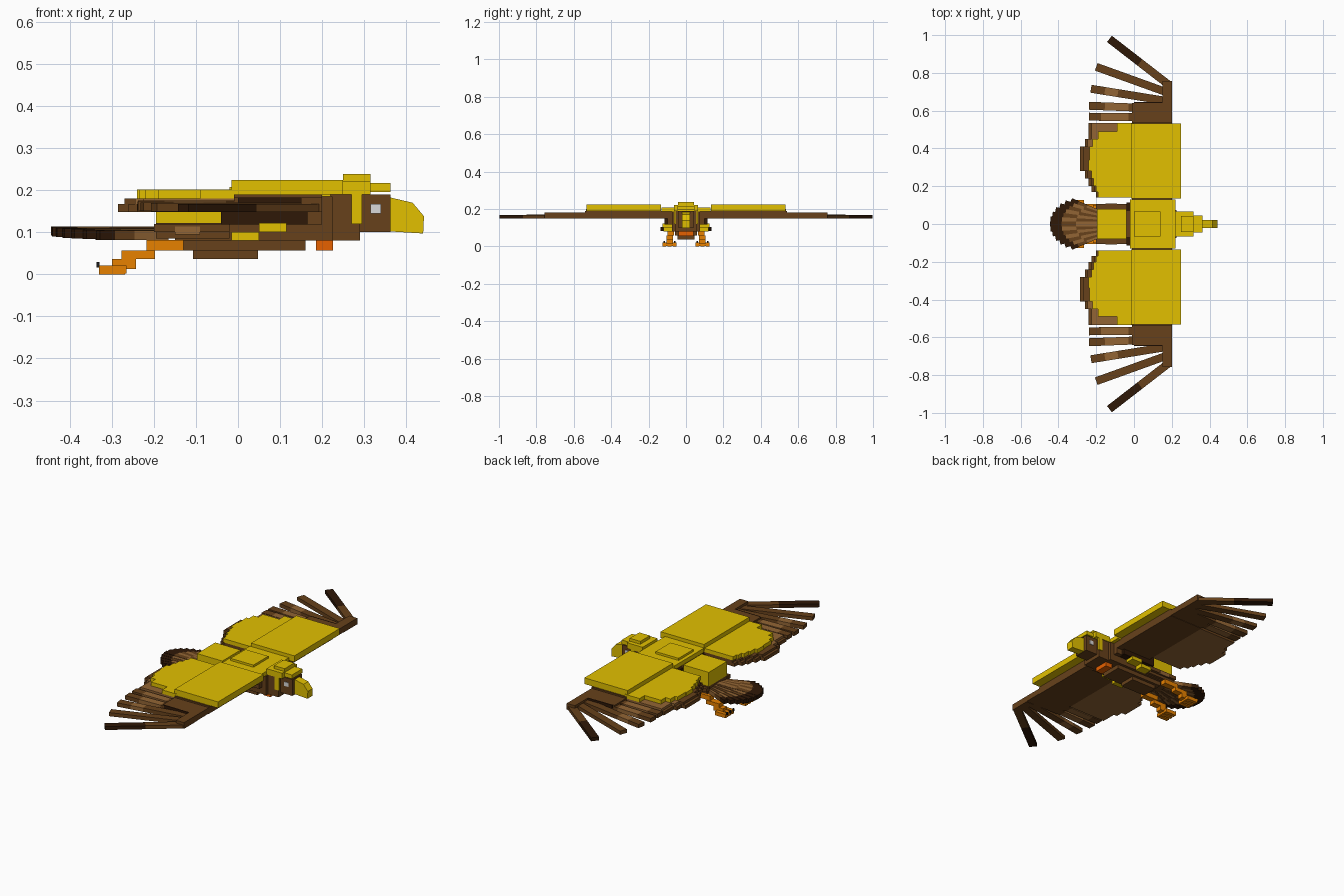
import bpy, bmesh, math
from mathutils import Matrix, Vector

if "Cube" in bpy.data.objects:
    bpy.data.objects.remove(bpy.data.objects["Cube"])


def mat(name, rgb):
    m = bpy.data.materials.new(name)
    m.diffuse_color = (*rgb, 1)
    m.use_nodes = True
    m.node_tree.nodes["Principled BSDF"].inputs["Base Color"].default_value = m.diffuse_color
    return m


YELLOW = mat("golden yellow", (0.76, 0.53, 0.0))
BROWN = mat("brown", (0.135, 0.053, 0.011))
DARK = mat("dark brown", (0.028, 0.009, 0.002))
LIGHT = mat("light brown", (0.29, 0.13, 0.035))
ORANGE = mat("orange", (0.8, 0.22, 0.0))
RED = mat("red orange", (0.8, 0.12, 0.0))
PALE = mat("pale grey", (0.7, 0.7, 0.7))
BLACK = mat("black", (0.01, 0.01, 0.01))


def finish(name, bm, mats):
    bmesh.ops.recalc_face_normals(bm, faces=bm.faces)
    me = bpy.data.meshes.new(name)
    bm.to_mesh(me)
    bm.free()
    for m in mats:
        me.materials.append(m)
    ob = bpy.data.objects.new(name, me)
    bpy.context.collection.objects.link(ob)
    return ob


def add_box(bm, x, y, z, idx=0, matrix=Matrix(), under=None):
    """Box with one material; under gives its lower face another."""
    c = Vector([(a[0] + a[1]) / 2 for a in (x, y, z)])
    s = Matrix.Diagonal((x[1] - x[0], y[1] - y[0], z[1] - z[0], 1))
    r = bmesh.ops.create_cube(bm, size=1, matrix=matrix @ Matrix.Translation(c) @ s)
    for f in {f for v in r["verts"] for f in v.link_faces}:
        low = f.calc_center_median().z < z[0] + 1e-5
        f.material_index = under if low and under is not None else idx


def box(name, x, y, z, m):
    bm = bmesh.new()
    add_box(bm, x, y, z)
    return finish(name, bm, [m])


def pair(name, x, y, z, m):
    """The same box on both sides of the body."""
    box(name + "_left", x, y, z, m)
    box(name + "_right", x, (-y[1], -y[0]), z, m)


def feather(name, a, b, w, z, parts):
    """Long box from a to b, cut into (end fraction, material) lengths."""
    d = Vector(b) - Vector(a)
    M = Matrix.Translation((a[0], a[1], 0)) @ Matrix.Rotation(math.atan2(d.y, d.x), 4, 'Z')
    bm, t0 = bmesh.new(), 0
    for i, (t, _) in enumerate(parts):
        add_box(bm, (t0 * d.length, t * d.length), (-w / 2, w / 2), z, i, M)
        t0 = t
    finish(name, bm, [m for _, m in parts])


# Body
box("belly", (-0.107, 0.047), (-0.045, 0.045), (0.036, 0.058), BROWN)
box("lower_body", (-0.13, 0.16), (-0.06, 0.06), (0.057, 0.08), BROWN)
box("main_body", (-0.15, 0.225), (-0.075, 0.075), (0.08, 0.185), BROWN)
box("rump", (-0.195, -0.02), (-0.09, 0.09), (0.085, 0.122), BROWN)
box("chest", (0.18, 0.29), (-0.06, 0.06), (0.08, 0.19), BROWN)
box("crop", (0.185, 0.226), (-0.04, 0.04), (0.056, 0.08), RED)
pair("shoulder", (-0.04, 0.165), (0.07, 0.115), (0.118, 0.185), DARK)
pair("shoulder_front", (0.165, 0.2), (0.07, 0.1), (0.118, 0.185), BROWN)
box("back_plate", (-0.02, 0.22), (-0.13, 0.13), (0.185, 0.208), YELLOW)
box("back_ridge", (0.0, 0.14), (-0.065, 0.065), (0.2, 0.22), YELLOW)
box("rump_plate", (-0.195, -0.04), (-0.08, 0.08), (0.12, 0.2), YELLOW)
pair("rump_side", (-0.2, -0.02), (0.08, 0.105), (0.1, 0.12), BROWN)
pair("rump_patch", (-0.15, -0.09), (0.1, 0.108), (0.094, 0.114), LIGHT)
pair("thigh_plate", (-0.015, 0.05), (0.07, 0.12), (0.08, 0.101), YELLOW)
pair("flank_plate", (0.05, 0.115), (0.07, 0.125), (0.101, 0.122), YELLOW)

# Head
box("face", (0.285, 0.362), (-0.042, 0.042), (0.1, 0.19), BROWN)
pair("cheek", (0.27, 0.295), (0.055, 0.065), (0.12, 0.19), YELLOW)
box("nape", (0.22, 0.315), (-0.065, 0.065), (0.19, 0.222), YELLOW)
box("crown", (0.25, 0.315), (-0.042, 0.042), (0.215, 0.238), YELLOW)
box("brow", (0.30, 0.362), (-0.045, 0.045), (0.195, 0.217), YELLOW)
pair("eye", (0.315, 0.34), (0.04, 0.046), (0.145, 0.167), PALE)
beak_profile = [(0.36, 0.183), (0.415, 0.17), (0.442, 0.138), (0.44, 0.097), (0.36, 0.102)]
bm = bmesh.new()
rings = [[bm.verts.new((x, y, z)) for x, z in beak_profile] for y in (-0.021, 0.021)]
bm.faces.new(rings[0])
bm.faces.new(rings[1])
for i in range(5):
    j = (i + 1) % 5
    bm.faces.new((rings[0][i], rings[0][j], rings[1][j], rings[1][i]))
finish("beak", bm, [YELLOW])

# Tail fan
for i in range(-6, 7):
    a = math.radians(i * 5)
    n = 0.275 - 0.0024 * i * i
    start = (-0.17, i * 0.009)
    end = (start[0] - n * math.cos(a), start[1] + n * 0.75 * math.sin(a))
    z = 0.082 + 0.0016 * (6 - abs(i))
    feather(f"tail_feather_{i + 6}", start, end, 0.026, (z, z + 0.022),
            [(0.5, BROWN if i % 2 else LIGHT), (0.78, LIGHT if i % 2 else BROWN), (1, DARK)])

# Wings
trail = [(0.14, 0.17, -0.20, -0.19), (0.17, 0.2, -0.225, -0.2), (0.2, 0.24, -0.24, -0.215),
         (0.24, 0.28, -0.26, -0.225), (0.28, 0.34, -0.285, -0.24), (0.34, 0.41, -0.285, -0.235),
         (0.41, 0.45, -0.26, -0.22), (0.45, 0.49, -0.24, -0.19), (0.49, 0.535, -0.24, -0.09)]
primaries = [((0.18, 0.74), (-0.13, 0.98), [(0.48, BROWN), (1, DARK)]),
             ((0.18, 0.695), (-0.2, 0.832), [(1, BROWN)]),
             ((0.18, 0.65), (-0.228, 0.716), [(0.65, BROWN), (0.82, LIGHT), (1, BROWN)]),
             ((0.18, 0.61), (-0.238, 0.626), [(0.5, BROWN), (0.8, LIGHT), (1, BROWN)]),
             ((0.18, 0.565), (-0.238, 0.568), [(0.5, BROWN), (0.85, LIGHT), (1, BROWN)])]
for s, side in ((1, "left"), (-1, "right")):
    def span(a, b):
        return (min(a * s, b * s), max(a * s, b * s))
    box(f"wing_arm_{side}", (-0.01, 0.2), span(0.10, 0.54), (0.148, 0.19), BROWN)
    box(f"wing_wrist_{side}", (-0.01, 0.2), span(0.54, 0.64), (0.15, 0.182), BROWN)
    box(f"wing_hand_{side}", (0.15, 0.2), span(0.64, 0.757), (0.148, 0.182), BROWN)
    box(f"wrist_edge_{side}", (0.0, 0.15), span(0.638, 0.645), (0.166, 0.182), DARK)
    box(f"wing_cover_{side}", (-0.015, 0.25), span(0.135, 0.532), (0.19, 0.224), YELLOW)
    # Stepped trailing feathers, paler below, and the cover over them
    low, top = bmesh.new(), bmesh.new()
    for y0, y1, xb, xy in trail:
        add_box(low, (xb, -0.01), span(y0, y1), (0.148, 0.167), 0, under=1)
        add_box(low, (xb + 0.015, -0.01), span(y0, y1), (0.167, 0.18), 1 if y0 > 0.4 else 0)
        add_box(top, (xy, 0.0), span(y0, y1), (0.18, 0.201), 0)
    finish(f"trailing_feathers_{side}", low, [BROWN, LIGHT])
    finish(f"rear_wing_cover_{side}", top, [YELLOW])
    for k, (a, b, parts) in enumerate(primaries):
        feather(f"primary_feather_{side}_{k}", (a[0], a[1] * s), (b[0], b[1] * s),
                0.042, (0.148 + 0.001 * k, 0.167 + 0.002 * k), parts)

# Legs and feet
pair("thigh", (-0.218, -0.13), (0.065, 0.1), (0.057, 0.082), ORANGE)
pair("shin", (-0.277, -0.197), (0.07, 0.105), (0.036, 0.057), ORANGE)
pair("ankle", (-0.30, -0.242), (0.07, 0.105), (0.013, 0.036), ORANGE)
for k, y in enumerate((0.05, 0.078, 0.106)):
    pair(f"toe_{k}", (-0.33, -0.268), (y, y + 0.02), (0.0, 0.021), ORANGE)
    pair(f"claw_{k}", (-0.336, -0.329), (y + 0.005, y + 0.015), (0.016, 0.029), BLACK)
pair("foot", (-0.29, -0.265), (0.05, 0.126), (0.002, 0.021), ORANGE)
